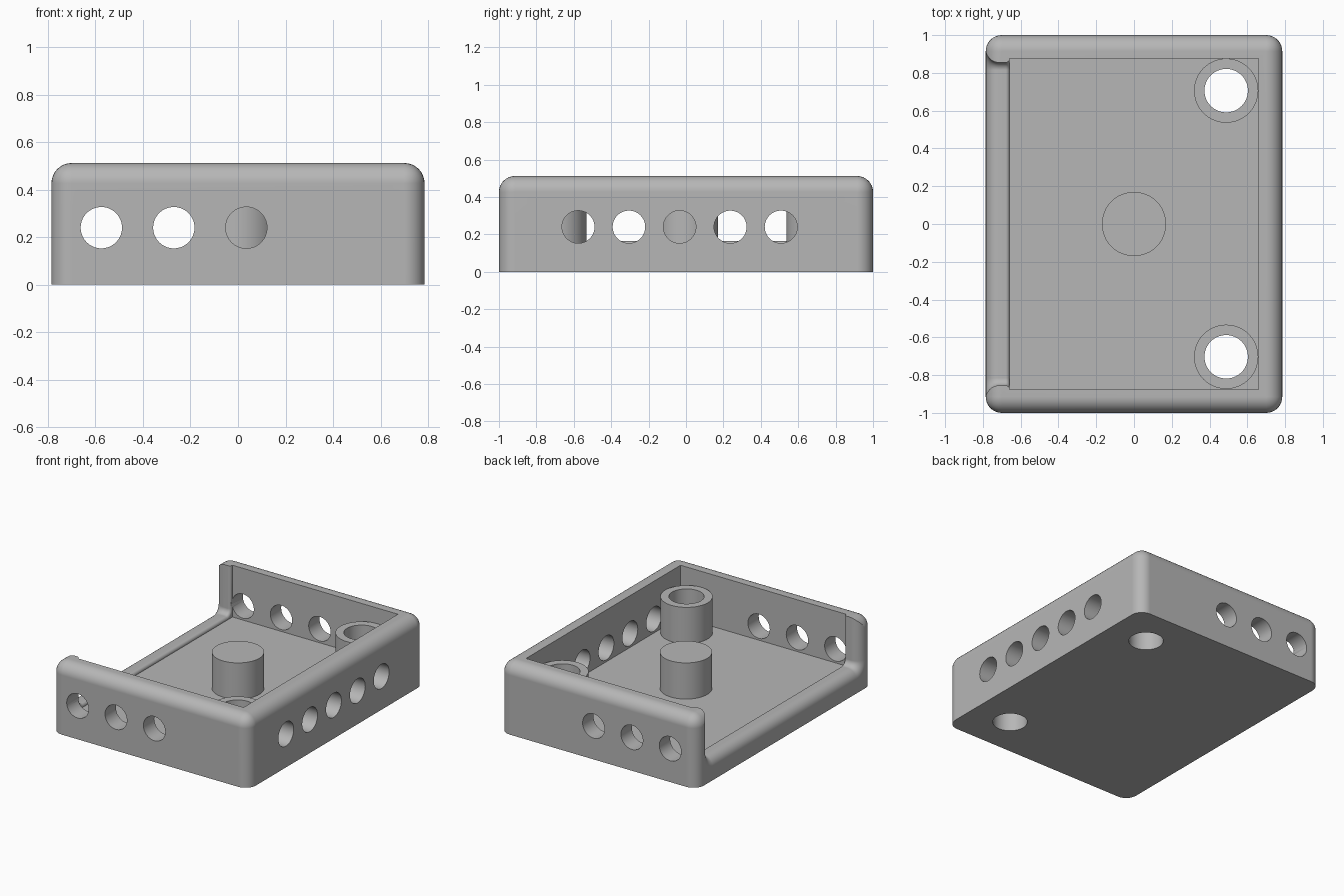
import bpy, bmesh, math
from mathutils import Matrix, Vector

HX, HY, HZ = 0.785, 1.0, 0.512      # outer half sizes and height
IX, IY, FLOOR = 0.658, 0.877, 0.14  # inner half sizes and floor level
POST_TOP = 0.40
HOLE_R, HOLE_Z = 0.087, 0.24

cube = bpy.data.objects.get("Cube")
if cube:
    bpy.data.objects.remove(cube, do_unlink=True)

grey = bpy.data.materials.new("matte_grey")
grey.use_nodes = True
grey.diffuse_color = (0.47, 0.47, 0.47, 1)
grey.node_tree.nodes["Principled BSDF"].inputs["Base Color"].default_value = grey.diffuse_color


def make_object(name, bm):
    bmesh.ops.recalc_face_normals(bm, faces=bm.faces)
    mesh = bpy.data.meshes.new(name)
    bm.to_mesh(mesh)
    bm.free()
    obj = bpy.data.objects.new(name, mesh)
    mesh.materials.append(grey)
    bpy.context.collection.objects.link(obj)
    return obj


def box(name, low, high, radius=0):
    """Box between two corners; a radius rounds every edge except the base."""
    low, high = Vector(low), Vector(high)
    bm = bmesh.new()
    bmesh.ops.create_cube(bm, size=1)
    bmesh.ops.scale(bm, vec=high - low, verts=bm.verts)
    bmesh.ops.translate(bm, vec=(low + high) / 2, verts=bm.verts)
    if radius:
        edges = [e for e in bm.edges if max(v.co.z for v in e.verts) > low.z + 0.01]
        bmesh.ops.bevel(bm, geom=edges, offset=radius, segments=8, profile=0.5,
                        affect='EDGES')
    return make_object(name, bm)


def cylinder(name, start, end, radius):
    """Capped cylinder between two points."""
    start, end = Vector(start), Vector(end)
    axis = end - start
    turn = axis.to_track_quat('Z', 'Y').to_matrix().to_4x4()
    bm = bmesh.new()
    bmesh.ops.create_cone(bm, cap_ends=True, segments=64, radius1=radius, radius2=radius,
                          depth=axis.length,
                          matrix=Matrix.Translation((start + end) / 2) @ turn)
    return make_object(name, bm)


def cut(obj, cutter):
    cutter.hide_render = True
    mod = obj.modifiers.new("cut", 'BOOLEAN')
    mod.operation, mod.solver, mod.object = 'DIFFERENCE', 'EXACT', cutter
    bpy.context.view_layer.objects.active = obj
    bpy.ops.object.modifier_apply(modifier=mod.name)
    bpy.data.objects.remove(cutter, do_unlink=True)


def finish(obj):
    bpy.ops.object.select_all(action='DESELECT')
    obj.select_set(True)
    bpy.context.view_layer.objects.active = obj
    bpy.ops.object.shade_smooth_by_angle(angle=math.radians(30))
    normals = obj.modifiers.new("even_shading", 'WEIGHTED_NORMAL')
    normals.keep_sharp = True


def opening_section(grow):
    """Half outline (y, z) of the side opening, with a filleted lower corner."""
    y, z, r = 0.855 + grow, 0.164 - grow, 0.04 + grow
    arc = [(y - r + r * math.sin(a), z + r - r * math.cos(a))
           for a in (math.pi / 2 * i / 8 for i in range(9))]
    half = arc + [(y, 1.0)]
    return half + [(-p, q) for p, q in reversed(half)]


def opening_cutter():
    """Opening swept through the wall, flared so that its rim comes out rounded."""
    outer, inner, steps = 0.07, 0.021, 8
    sections = [(-HX - 0.02, outer)]
    for i in range(steps + 1):
        a = math.pi / 2 * i / steps
        sections.append((-HX + outer * (1 - math.cos(a)), outer * (1 - math.sin(a))))
    for i in range(steps + 1):
        a = math.pi / 2 * i / steps
        sections.append((-IX - inner * (1 - math.sin(a)), inner * (1 - math.cos(a))))
    sections.append((-IX + 0.02, inner))
    bm = bmesh.new()
    rings = [[bm.verts.new((x, y, z)) for y, z in opening_section(g)] for x, g in sections]
    count = len(rings[0])
    for a, b in zip(rings, rings[1:]):
        for i in range(count):
            j = (i + 1) % count
            bm.faces.new((a[i], a[j], b[j], b[i]))
    bm.faces.new(rings[0])
    bm.faces.new(rings[-1])
    return make_object("opening_cutter", bm)


# Tray with rounded outside, open top and one low side
tray = box("tray", (-HX, -HY, 0), (HX, HY, HZ), 0.085)
cut(tray, box("cavity_cutter", (-IX, -IY, FLOOR), (IX, IY, 1)))
cut(tray, opening_cutter())

# Round holes through the front, back and long walls
for x in (-0.575, -0.27, 0.035):
    cut(tray, cylinder("hole_cutter", (x, -1.2, HOLE_Z), (x, 1.2, HOLE_Z), HOLE_R))
for i in range(5):
    y = -0.034 + (i - 2) * 0.271
    cut(tray, cylinder("hole_cutter", (0.6, y, HOLE_Z), (1, y, HOLE_Z), HOLE_R))

# Hollow corner posts, bored through the floor
for side, y in (("front", -0.703), ("back", 0.706)):
    post = cylinder(side + "_corner_post", (0.488, y, FLOOR), (0.488, y, POST_TOP), 0.17)
    for part in (post, tray):
        cut(part, cylinder("bore_cutter", (0.488, y, -0.2), (0.488, y, 0.8), 0.115))
    finish(post)

# Solid centre post
finish(cylinder("centre_post", (0, 0, FLOOR - 0.02), (0, 0, POST_TOP), 0.17))
finish(tray)
